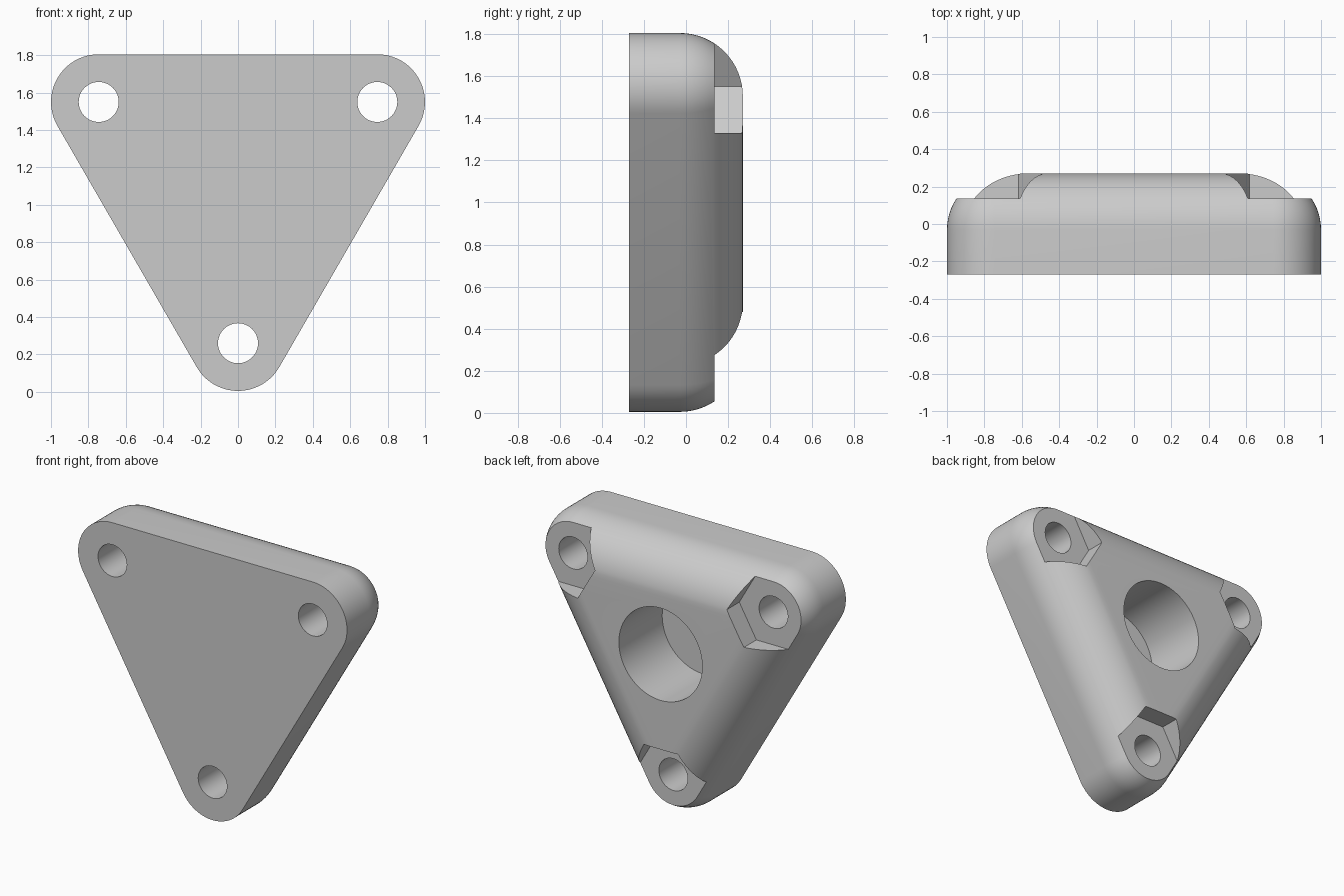
import bpy, bmesh, math
from mathutils import Matrix

cube = bpy.data.objects.get("Cube")
if cube:
    bpy.data.objects.remove(cube, do_unlink=True)

# Main dimensions
HALF = 0.27          # half the plate thickness
CORNER_R = 0.255     # outline corner radius
FILLET_R = 0.30      # rounding of the back edge
MID_Z = 1.12         # centre of the triangle
REACH = 0.86         # centre to each screw hole
ANGLES = [math.radians(a) for a in (30, 150, 270)]
STEPS = 20

grey = bpy.data.materials.new("plain_grey")
grey.use_nodes = True
colour = (0.60, 0.60, 0.60, 1)
grey.diffuse_color = colour
grey.node_tree.nodes["Principled BSDF"].inputs["Base Color"].default_value = colour


def finish(bm, name):
    bmesh.ops.recalc_face_normals(bm, faces=bm.faces)
    mesh = bpy.data.meshes.new(name)
    bm.to_mesh(mesh)
    bm.free()
    mesh.materials.append(grey)
    obj = bpy.data.objects.new(name, mesh)
    bpy.context.collection.objects.link(obj)
    return obj


def outline(bm, y, inset):
    """Rounded triangle at depth y, offset inwards by inset."""
    radius = max(CORNER_R - inset, 0.002)
    reach = REACH - 2 * max(inset - CORNER_R, 0)
    ring = []
    for a in ANGLES:
        for i in range(STEPS + 1):
            t = a + math.radians(120 * i / STEPS - 60)
            ring.append(bm.verts.new((reach * math.cos(a) + radius * math.cos(t), y,
                                      MID_Z + reach * math.sin(a) + radius * math.sin(t))))
    return ring


def cylinder(name, x, z, radius, y0, y1, sides, turn=0):
    """Prism lying along y, used for cutting."""
    bm = bmesh.new()
    place = (Matrix.Translation((x, (y0 + y1) / 2, z)) @ Matrix.Rotation(math.pi / 2, 4, 'X')
             @ Matrix.Rotation(turn, 4, 'Z'))
    bmesh.ops.create_cone(bm, cap_ends=True, segments=sides, radius1=radius, radius2=radius,
                          depth=y1 - y0, matrix=place)
    # put one corner exactly on the x axis
    v = bm.verts[:][0].co
    off = math.atan2(v.z - z, v.x - x)
    bmesh.ops.rotate(bm, verts=bm.verts, cent=(x, 0, z), matrix=Matrix.Rotation(off, 3, 'Y'))
    return finish(bm, name)


# Plate: flat front, back edge rounded by a quarter circle
bm = bmesh.new()
rings = [outline(bm, -HALF, 0)]
for i in range(17):
    t = math.pi / 2 * i / 16
    rings.append(outline(bm, HALF - FILLET_R + FILLET_R * math.sin(t),
                         FILLET_R * (1 - math.cos(t))))
for low, high in zip(rings, rings[1:]):
    for i in range(len(low)):
        j = (i + 1) % len(low)
        bm.faces.new((low[i], low[j], high[j], high[i]))
bm.faces.new(rings[0])
bm.faces.new(rings[-1])
plate = finish(bm, "triangular_plate")

# Cutters: blind centre bore, nut pockets and screw holes
cutters = [cylinder("centre_bore", 0, MID_Z, 0.31, -0.19, 0.5, 96)]
for a in ANGLES:
    x, z = REACH * math.cos(a), MID_Z + REACH * math.sin(a)
    cutters.append(cylinder("nut_pocket", x, z, 0.254, 0.135, 0.5, 6))
    cutters.append(cylinder("screw_hole", x, z, 0.107, -0.5, 0.5, 48))

bpy.context.view_layer.objects.active = plate
for cutter in cutters:
    cutter.hide_render = True
    mod = plate.modifiers.new(cutter.name, 'BOOLEAN')
    mod.operation = 'DIFFERENCE'
    mod.solver = 'EXACT'
    mod.object = cutter
    bpy.ops.object.modifier_apply(modifier=mod.name)
    bpy.data.objects.remove(cutter, do_unlink=True)

# Smooth curves, crisp edges
bpy.ops.object.select_all(action='DESELECT')
plate.select_set(True)
bpy.ops.object.shade_smooth_by_angle(angle=math.radians(30))
